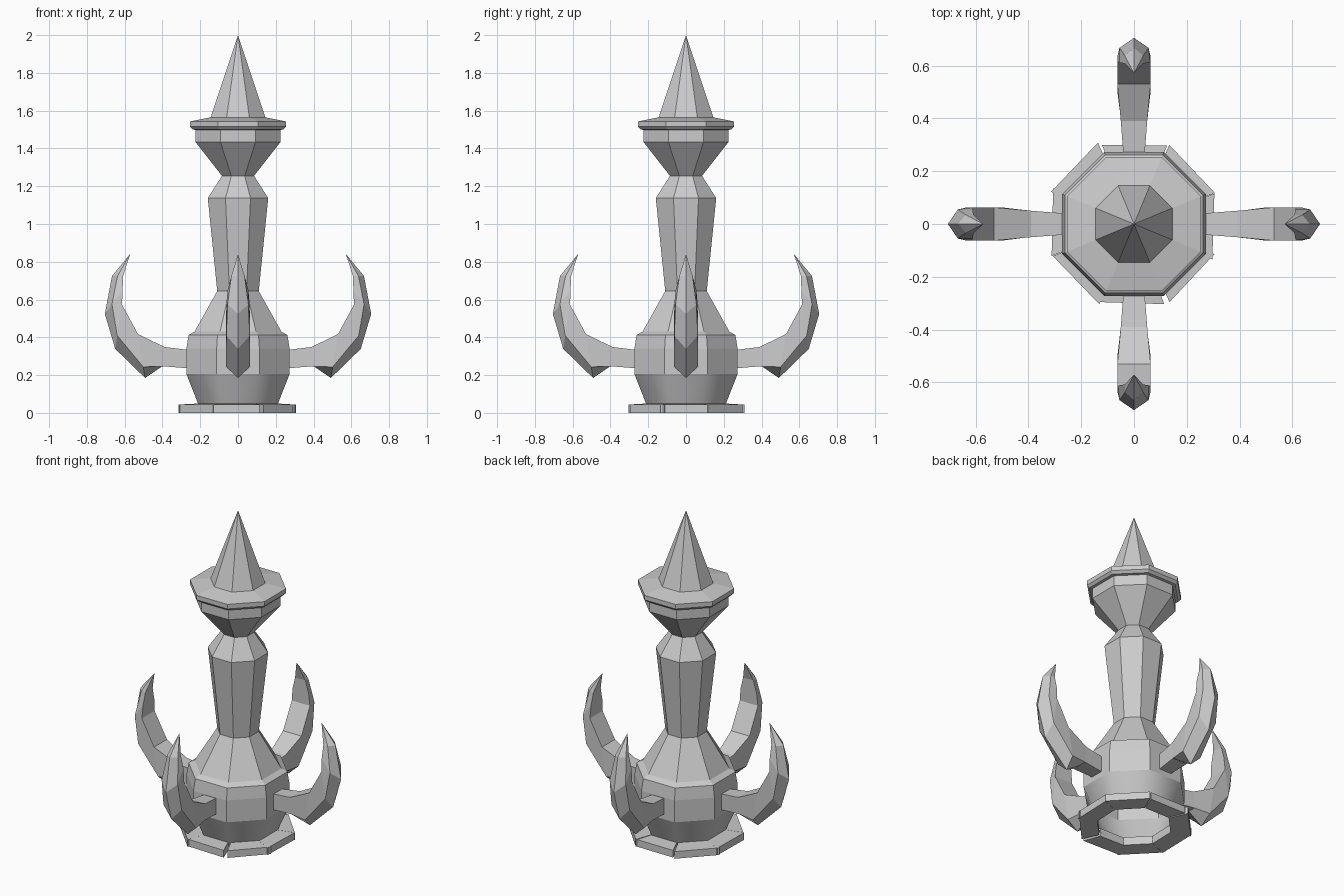
import bpy, bmesh, random
from math import pi, cos, sin, tan
from mathutils import Matrix, Vector

random.seed(4)
cube = bpy.data.objects.get("Cube")
if cube:
    bpy.data.objects.remove(cube)

stone = bpy.data.materials.new("grey_stone")
stone.use_nodes = True
stone.diffuse_color = (0.6, 0.6, 0.6, 1)
stone.node_tree.nodes["Principled BSDF"].inputs["Base Color"].default_value = (0.6, 0.6, 0.6, 1)


def finish(name, bm):
    bmesh.ops.recalc_face_normals(bm, faces=bm.faces)
    mesh = bpy.data.meshes.new(name)
    bm.to_mesh(mesh)
    bm.free()
    mesh.materials.append(stone)
    obj = bpy.data.objects.new(name, mesh)
    bpy.context.collection.objects.link(obj)
    return obj


def skin(bm, rings):
    """Bridge consecutive closed rings of vertices with quads."""
    for a, b in zip(rings, rings[1:]):
        n = len(a)
        for i in range(n):
            j = (i + 1) % n
            bm.faces.new((a[i], a[j], b[j], b[i]))


def turned(name, profile, apex=None, smooth_below=None):
    """Eight-sided turned part; profile holds (flat half-width, height)."""
    bm = bmesh.new()
    rings = []
    for half, z in profile:
        r = half / cos(pi / 8)
        rings.append([bm.verts.new((r * cos((i + .5) * pi / 4), r * sin((i + .5) * pi / 4), z))
                      for i in range(8)])
    skin(bm, rings)
    if apex:
        tip = bm.verts.new((0, 0, apex))
        for i in range(8):
            bm.faces.new((rings[-1][i], rings[-1][(i + 1) % 8], tip))
    if smooth_below:
        for f in bm.faces:
            f.smooth = f.calc_center_median().z < smooth_below
        for e in bm.edges:
            if min(v.co.z for v in e.verts) > smooth_below - .01:
                e.smooth = False
    return finish(name, bm)


# Central tower, from the open bowl up to the spire
turned("bowl_body", [(.2, .02), (.273, .205), (.273, .34), (.262, .412), (.23, .43),
                     (.11, .645)], smooth_below=.205)
turned("column", [(.11, .645), (.16, 1.137), (.085, 1.255), (.225, 1.434), (.225, 1.497)])
turned("cap_plate", [(.215, 1.497), (.24, 1.5), (.254, 1.515), (.254, 1.543), (.145, 1.565)])
turned("spire", [(.145, 1.565)], apex=2.0)

# Ring of eight slightly uneven foot slabs
for k in range(8):
    bm = bmesh.new()
    inner, outer = .2, .303 + random.uniform(-.006, .01)
    t = tan(pi / 8)
    corners = [(inner, -inner * t), (outer, -outer * t), (outer, outer * t), (inner, inner * t)]
    rings = [[bm.verts.new((x, y, z - (drop if x > inner else 0))) for x, y in corners]
             for z, drop in ((0, 0), (.05, .006))]
    skin(bm, rings)
    bm.faces.new(rings[0])
    bm.faces.new(rings[1])
    turn = Matrix.Rotation(k * pi / 4 + random.uniform(-.04, .04), 4, 'Z')
    bmesh.ops.transform(bm, matrix=turn, verts=bm.verts)
    finish(f"foot_slab_{k + 1}", bm)

# Curved claws: inner point, outer point, half-width, ridge share
sections = [((.26, .333), (.26, .236), .04, 0),
            ((.39, .349), (.40, .247), .05, 0),
            ((.53, .418), (.492, .185), .063, .25),
            ((.614, .573), (.65, .339), .062, .3),
            ((.611, .65), (.705, .524), .055, .4),
            ((.608, .725), (.667, .725), .035, .5)]
for k, side in enumerate(("left", "back", "right", "front")):
    bm = bmesh.new()
    rings = []
    for a, b, w, ridge in sections:
        a, b = Vector(a), Vector(b)
        m = b.lerp(a, ridge)
        pts = [(a, -w), (m, -w), (b, 0), (m, w), (a, w)]
        rings.append([bm.verts.new((p.x, y, p.y)) for p, y in pts])
    skin(bm, rings)
    bm.faces.new(rings[0])
    tip = bm.verts.new((.571, 0, .841))
    for i in range(5):
        bm.faces.new((rings[-1][i], rings[-1][(i + 1) % 5], tip))
    bmesh.ops.transform(bm, matrix=Matrix.Rotation(k * pi / 2, 4, 'Z'), verts=bm.verts)
    finish(f"{side}_claw", bm)
